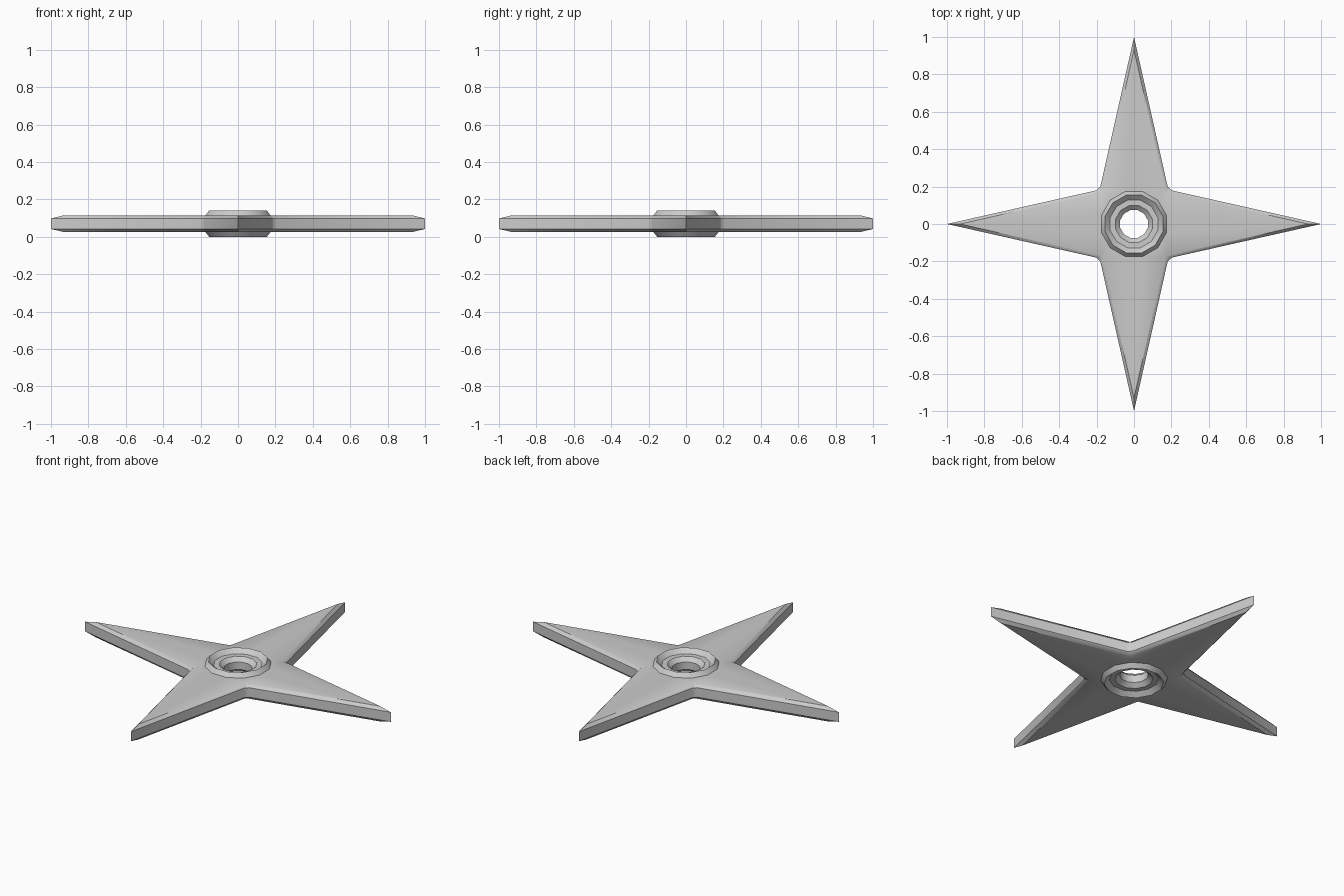
import bpy, bmesh
from math import cos, sin, pi

if "Cube" in bpy.data.objects:
    bpy.data.objects.remove(bpy.data.objects["Cube"], do_unlink=True)

steel = bpy.data.materials.new("grey_steel")
steel.use_nodes = True
grey = (0.6, 0.6, 0.6, 1)
steel.diffuse_color = grey
steel.node_tree.nodes["Principled BSDF"].inputs["Base Color"].default_value = grey

MID = 0.07      # height of the symmetry plane
SIDES = 12
bm = bmesh.new()


def star_ring(tip, near, far, z):
    """Four-pointed outline with clipped inner corners."""
    ring = []
    for k in range(4):
        c, s = round(cos(k * pi / 2)), round(sin(k * pi / 2))
        for x, y in ((tip, 0), (far, near), (near, far)):
            ring.append(bm.verts.new((x * c - y * s, x * s + y * c, z)))
    return ring


def round_ring(r, z):
    angles = [(k + 0.5) * 2 * pi / SIDES for k in range(SIDES)]
    return [bm.verts.new((r * cos(a), r * sin(a), z)) for a in angles]


def bridge(a, b):
    n = len(a)
    for i in range(n):
        j = (i + 1) % n
        bm.faces.new((a[i], a[j], b[j], b[i]))


def loop_edges(ring):
    return [bm.edges.get((v, ring[i - 1])) for i, v in enumerate(ring)]


rims, bores = [], []
for side in (1, -1):
    # blade edge: vertical rim, then bevel to the flat
    rim = star_ring(1.0, 0.18, 0.2, MID + side * 0.028)
    flat = star_ring(0.93, 0.17, 0.175, MID + side * 0.045)
    bridge(rim, flat)
    # raised collar stepping down into the centre hole
    profile = ((0.18, 0.045), (0.16, 0.07), (0.132, 0.045),
               (0.102, 0.045), (0.077, 0.022))
    collar = [round_ring(r, MID + side * h) for r, h in profile]
    for a, b in zip(collar, collar[1:]):
        bridge(a, b)
    # flat of the blades around the collar
    bmesh.ops.triangle_fill(bm, use_beauty=True,
                            edges=loop_edges(flat) + loop_edges(collar[0]))
    rims.append(rim)
    bores.append(collar[-1])

bridge(*rims)
bridge(*bores)
bmesh.ops.recalc_face_normals(bm, faces=bm.faces)

mesh = bpy.data.meshes.new("throwing_star")
bm.to_mesh(mesh)
bm.free()
mesh.materials.append(steel)
star = bpy.data.objects.new("throwing_star", mesh)
bpy.context.collection.objects.link(star)

bpy.ops.object.select_all(action="DESELECT")
star.select_set(True)
bpy.context.view_layer.objects.active = star
bpy.ops.object.shade_smooth_by_angle(angle=pi / 5)
